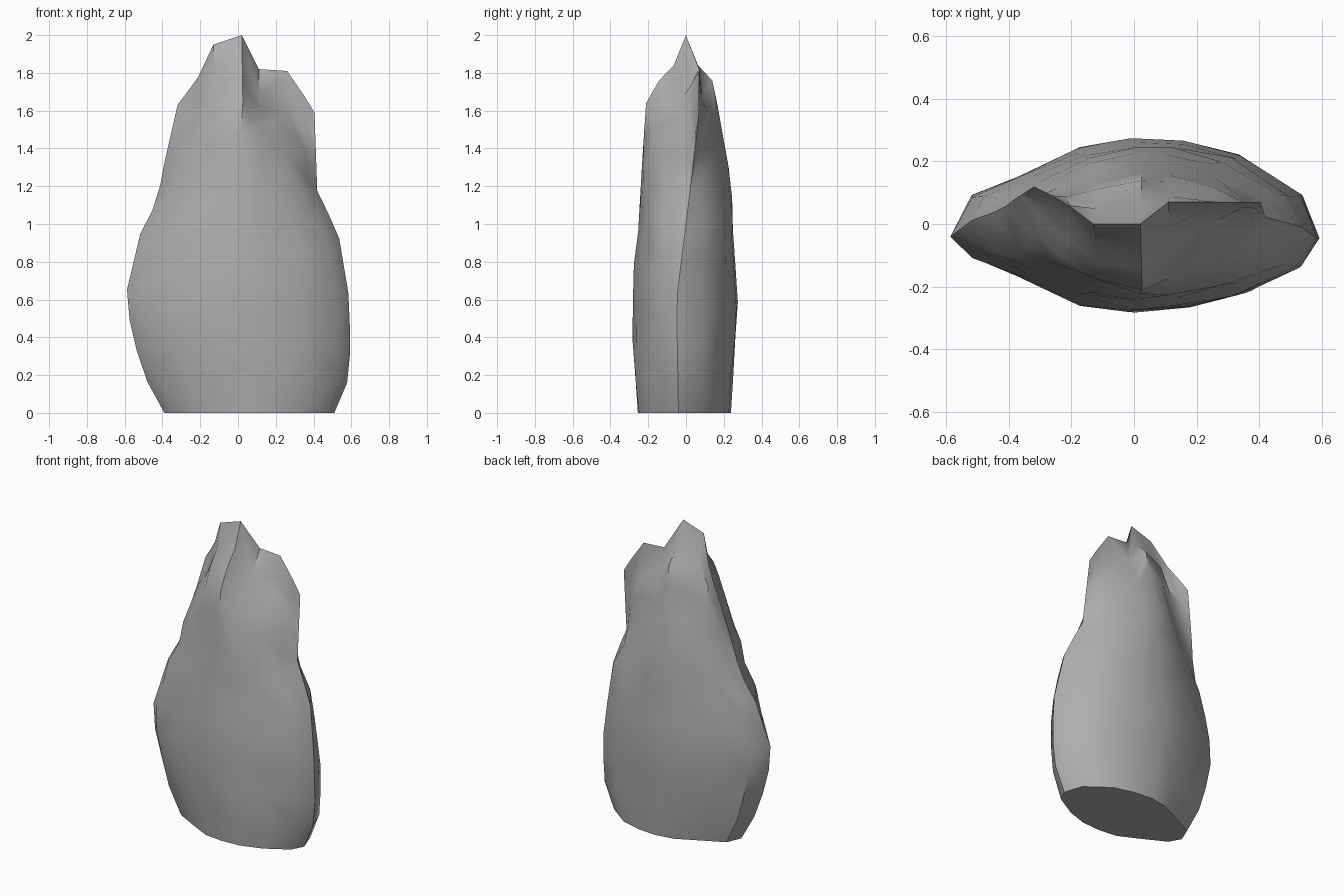
import bpy, bmesh, random

if "Cube" in bpy.data.objects:
    bpy.data.objects.remove(bpy.data.objects["Cube"])
random.seed(11)


def interp(pts, v):
    """Piecewise linear lookup."""
    if v <= pts[0][0]:
        return pts[0][1]
    for (a, p), (b, q) in zip(pts, pts[1:]):
        if v <= b:
            return p + (q - p) * (v - a) / (b - a)
    return pts[-1][1]


def clamp(v):
    return max(0.0, min(1.0, v))


# Side outlines by height: x, and y of the outermost edge
LEFT = [(0, -.39), (.22, -.51), (.6, -.6), (.98, -.51), (1.12, -.425), (1.28, -.4), (1.63, -.32)]
RIGHT = [(0, .51), (.2, .595), (.6, .59), (.96, .53), (1.16, .42), (1.59, .405)]
LEFT_Y = [(0, -.02), (.6, -.05), (1.1, .04), (1.63, .12)]
RIGHT_Y = [(0, -.04), (.6, -.05), (1.0, 0), (1.59, .07)]
# Depth by relative height, and plan section by relative width
FRONT = [(0, .255), (.18, .277), (.3, .275), (.4, .27), (.5, .25), (.65, .23),
         (.82, .208), (.88, .14), (.92, .065), (1, 0)]
BACK = [(0, .24), (.3, .275), (.5, .255), (.63, .25), (.74, .2), (.82, .165), (.88, .135),
        (.92, .065), (1, 0)]
PLAN_F = [(0, .2), (.04, .36), (.125, .53), (.39, 1), (.52, 1), (.65, .97), (.77, .85), (.885, .58),
          (.96, .46), (1, .15)]
PLAN_B = [(0, 0), (.04, .31), (.1, .43), (.2, .6), (.29, .8), (.39, .94), (.52, 1), (.63, .95),
          (.77, .86), (.835, .64), (.97, .29), (1, 0)]
# Crest: x, y, z per column
CREST = [(-.32, .12, 1.63), (-.26, .09, 1.71), (-.21, .06, 1.78), (-.13, 0, 1.95), (.02, 0, 2.0),
         (.11, .07, 1.82), (.26, .07, 1.81), (.35, .07, 1.68), (.405, .07, 1.59)]
COLS = [0, .045, .2, .36, .5, .64, .79, .955, 1]
ROWS = [0, .1, .2, .3, .4, .49, .58, .66, .74, .82, .88, .92, 1]
# Lines where the front steps back beside the main face
GROOVE_R = [(.9, .5), (.96, .46), (1.32, .25), (1.75, .12)]
GROOVE_L = [(1.0, -.45), (1.2, -.36), (1.78, -.2)]


def point(j, t, side):
    cx, cy, cz = CREST[j]
    z = t * cz
    k = t ** 1.5
    w = COLS[j] * (1 - k) + (cx + .32) / .725 * k
    if 1 < j < 7 and 0 < t < .8:
        w += random.uniform(-.02, .02)
        z += random.uniform(-.025, .025)
    l, r = interp(LEFT, z), interp(RIGHT, z)
    x = l + (r - l) * w
    # height-dependent middle plane, bending into the crest
    c = clamp((t - .7) / .3)
    edge = interp(LEFT_Y, z) * clamp(1 - w * 4) + interp(RIGHT_Y, z) * clamp(w * 4 - 3)
    if j in (0, 8):
        return x, edge, z
    if side < 0:
        y = cy * c - interp(FRONT, t) * interp(PLAN_F, w)
        if z > .9:
            fade = clamp((1 - t) * 8)
            y += .08 * clamp((x - interp(GROOVE_R, z)) / .1) * fade
            y += .09 * clamp((interp(GROOVE_L, z) - x) / .06) * fade
        y = min(y, edge * (1 - c) + cy * c - .01)
    else:
        y = cy * c * c + interp(BACK, t) * interp(PLAN_B, w) * (1 - .25 * c * (cy > .05))
        y = max(y, edge * (1 - c) + cy * c + .02 * (1 - c))
    if t > 0:
        y += random.uniform(-.007, .007) * (t < .9)
    return x, y, z


# Stone body: front and back sheets sharing side edges and crest
bm = bmesh.new()
n = len(COLS)
sheets = {}
for side in (-1, 1):
    for i, t in enumerate(ROWS):
        for j in range(n):
            shared = j in (0, n - 1) or t == 1
            if shared and side == 1:
                sheets[side, i, j] = sheets[-1, i, j]
            else:
                co = CREST[j] if t == 1 else point(j, t, side)
                sheets[side, i, j] = bm.verts.new(co)
for side in (-1, 1):
    for i in range(len(ROWS) - 1):
        for j in range(n - 1):
            a, b = sheets[side, i, j], sheets[side, i, j + 1]
            c, d = sheets[side, i + 1, j + 1], sheets[side, i + 1, j]
            # alternating diagonals give the diamond facets
            tris = ((a, b, d), (b, c, d)) if (i + j) % 2 else ((a, b, c), (a, c, d))
            for tri in tris:
                bm.faces.new(tri)
# Flat base
bm.faces.new([sheets[-1, 0, j] for j in range(n)] + [sheets[1, 0, j] for j in range(n - 2, 0, -1)])
bmesh.ops.recalc_face_normals(bm, faces=bm.faces)

mesh = bpy.data.meshes.new("standing_stone")
bm.to_mesh(mesh)
bm.free()
stone = bpy.data.objects.new("standing_stone", mesh)
bpy.context.collection.objects.link(stone)

grey = bpy.data.materials.new("stone grey")
grey.diffuse_color = (.42, .42, .42, 1)
grey.use_nodes = True
grey.node_tree.nodes["Principled BSDF"].inputs["Base Color"].default_value = grey.diffuse_color
mesh.materials.append(grey)

bpy.context.view_layer.objects.active = stone
stone.select_set(True)
bpy.ops.object.shade_smooth_by_angle(angle=.7)
